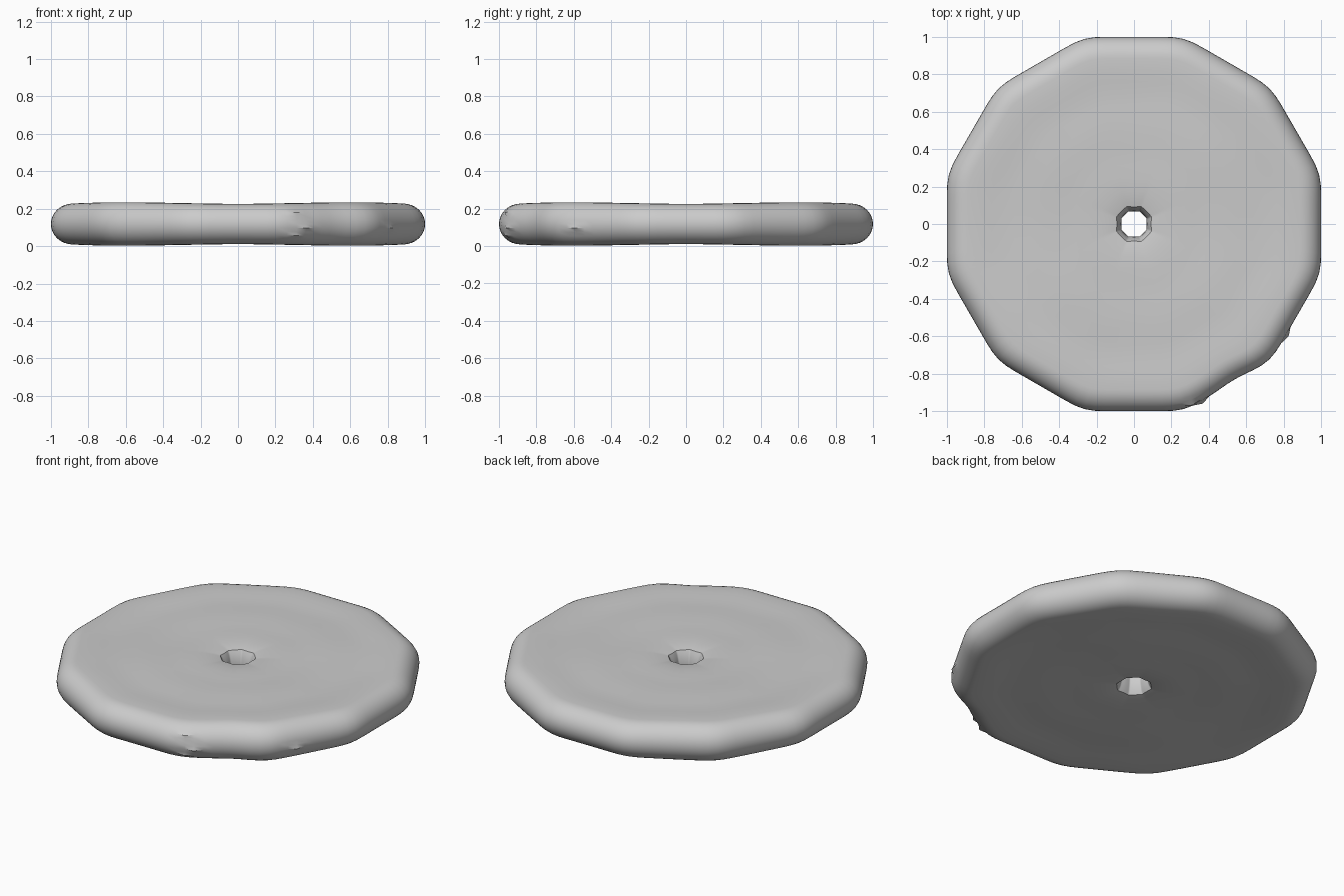
import bpy, bmesh, math

cube = bpy.data.objects.get("Cube")
if cube:
    bpy.data.objects.remove(cube, do_unlink=True)

SEGMENTS = 120
MID = 0.118

# Grey stone
grey = bpy.data.materials.new("light grey")
grey.use_nodes = True
colour = (0.6, 0.6, 0.6, 1)
grey.diffuse_color = colour
grey.node_tree.nodes["Principled BSDF"].inputs["Base Color"].default_value = colour


def rim_radius(angle):
    """Twelve-sided outline with softened corners."""
    a = (angle + math.pi / 12) % (math.pi / 6) - math.pi / 12
    side = 1 / math.cos(a)
    return side - 0.4 * max(0, abs(a) - 0.16) ** 2 - 0.007 * (a / 0.26) ** 8


def hole_radius(angle):
    """Eight-sided hole, slightly squared."""
    a = (angle + math.pi / 8) % (math.pi / 4) - math.pi / 8
    return 0.975 / math.cos(a) + 0.02 * math.cos(4 * angle + math.pi)


# Half profile: hole wall, gently rippled face, round rim
hole = [(0.070, 0.0), (0.074, 0.035), (0.084, 0.07), (0.096, 0.092)]
face = [(0.13, 0.099), (0.18, 0.104), (0.25, 0.108), (0.32, 0.107),
        (0.40, 0.109), (0.48, 0.112), (0.56, 0.112), (0.64, 0.110),
        (0.70, 0.110), (0.76, 0.113), (0.82, 0.116)]
rim = [(0.885 + 0.115 * math.sin(t * math.pi / 16),
        0.116 * math.cos(t * math.pi / 16)) for t in range(9)]
upper = hole + face + rim
profile = upper + [(r, -h) for r, h in reversed(upper[1:-1])]


def ring_point(r, h, angle):
    blend = min(1, max(0, (r - 0.1) / 0.6))
    scale = hole_radius(angle) * (1 - blend) + rim_radius(angle) * blend
    thickness = 1 - 0.035 * blend * (1 + math.cos(4 * angle))
    rad = r * scale
    # Shallow worn stretch of the front left rim
    worn = math.exp(-((angle - math.radians(303)) / 0.12) ** 2)
    if r > 0.88:
        rad -= 0.012 * worn
    return (rad * math.cos(angle), rad * math.sin(angle), MID + h * thickness)


bm = bmesh.new()
rings = []
for r, h in profile:
    rings.append([bm.verts.new(ring_point(r, h, 2 * math.pi * i / SEGMENTS))
                  for i in range(SEGMENTS)])
for k, ring in enumerate(rings):
    nxt = rings[(k + 1) % len(rings)]
    for i in range(SEGMENTS):
        j = (i + 1) % SEGMENTS
        bm.faces.new((ring[i], ring[j], nxt[j], nxt[i]))

# Small chips raised from the worn rim
for x, y, z in ((0.31, -0.955, 0.17), (0.34, -0.955, 0.10),
                (0.33, -0.95, 0.05), (0.84, -0.59, 0.10)):
    v = min(bm.verts, key=lambda q: (q.co.x - x) ** 2 + (q.co.y - y) ** 2 + (q.co.z - z) ** 2)
    v.co.x *= 1.018
    v.co.y *= 1.018

bmesh.ops.recalc_face_normals(bm, faces=bm.faces)
mesh = bpy.data.meshes.new("disc")
bm.to_mesh(mesh)
bm.free()
mesh.materials.append(grey)
disc = bpy.data.objects.new("disc", mesh)
bpy.context.collection.objects.link(disc)
bpy.context.view_layer.objects.active = disc
disc.select_set(True)
bpy.ops.object.shade_smooth_by_angle(angle=math.radians(35))
